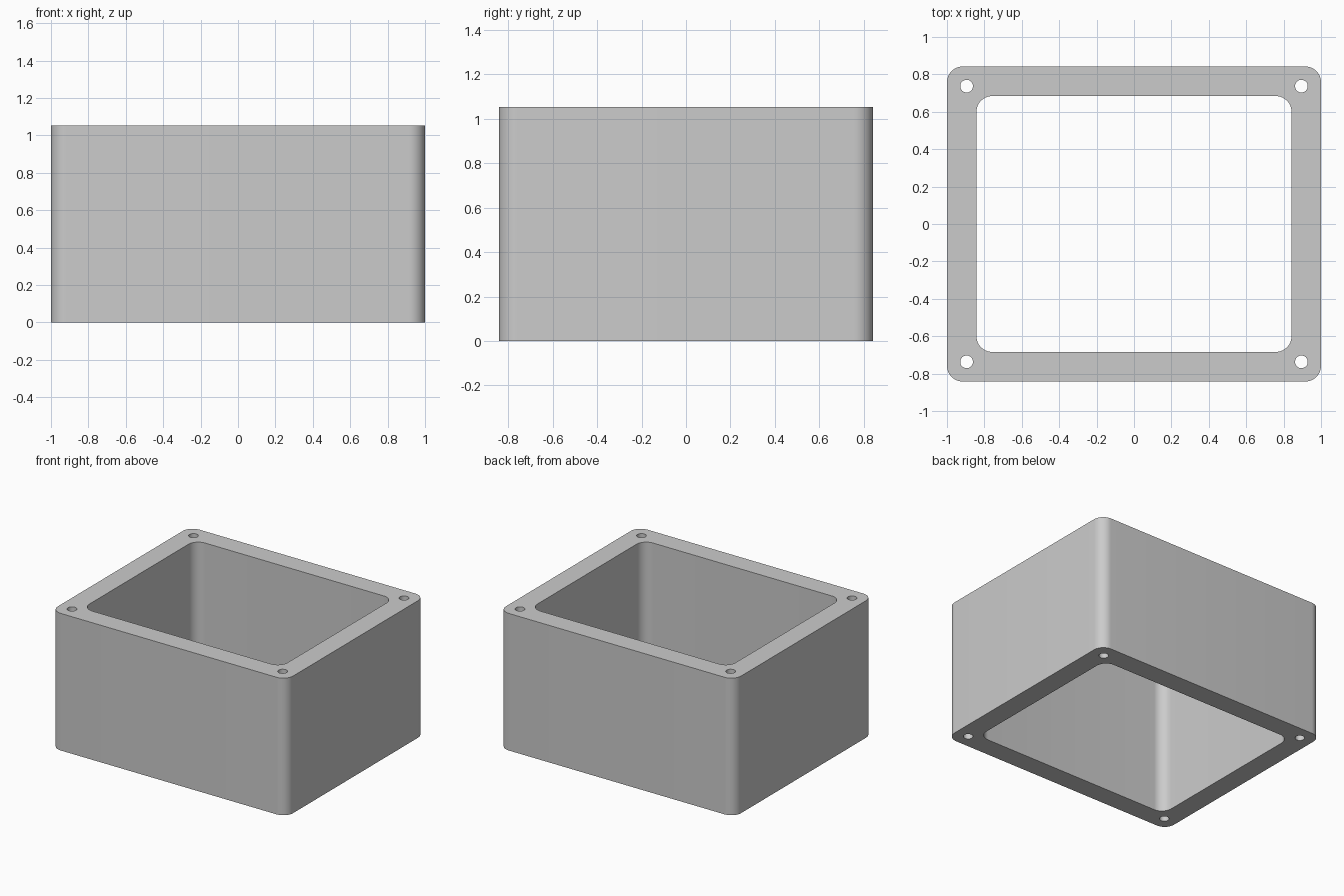
import bpy
import bmesh
import math

cube = bpy.data.objects.get("Cube")
if cube:
    bpy.data.objects.remove(cube, do_unlink=True)

HEIGHT = 1.053
HALF_X, HALF_Y = 1.0, 0.842
WALL = 0.158
CORNER = 0.084
HOLE_INSET, HOLE_RADIUS = 0.105, 0.034

grey = bpy.data.materials.new("plain grey")
grey.use_nodes = True
colour = (0.6, 0.6, 0.6, 1)
grey.diffuse_color = colour
grey.node_tree.nodes["Principled BSDF"].inputs["Base Color"].default_value = colour


def rounded_rectangle(hx, hy, radius, steps=12):
    """Outline with four rounded corners, anticlockwise."""
    points = []
    for corner, (sx, sy) in enumerate([(1, 1), (-1, 1), (-1, -1), (1, -1)]):
        for i in range(steps + 1):
            a = (corner + i / steps) * math.pi / 2
            points.append((sx * (hx - radius) + radius * math.cos(a),
                           sy * (hy - radius) + radius * math.sin(a)))
    return points


def circle(cx, cy, radius, steps=32):
    angles = [2 * math.pi * i / steps for i in range(steps)]
    return [(cx + radius * math.cos(a), cy + radius * math.sin(a)) for a in angles]


# Outer wall, central opening and the four screw holes
outlines = [rounded_rectangle(HALF_X, HALF_Y, CORNER),
            rounded_rectangle(HALF_X - WALL, HALF_Y - WALL, CORNER)]
for sx in (-1, 1):
    for sy in (-1, 1):
        outlines.append(circle(sx * (HALF_X - HOLE_INSET),
                               sy * (HALF_Y - HOLE_INSET), HOLE_RADIUS))

bm = bmesh.new()
rims = {0: [], HEIGHT: []}
for outline in outlines:
    low, high = [[bm.verts.new((x, y, z)) for x, y in outline] for z in rims]
    n = len(outline)
    for i in range(n):
        j = (i + 1) % n
        wall = bm.faces.new((low[i], low[j], high[j], high[i]))
        wall.smooth = True
        rims[0].append(bm.edges.get((low[i], low[j])))
        rims[HEIGHT].append(bm.edges.get((high[i], high[j])))

# Flat top and bottom rims
for z, edges in rims.items():
    bmesh.ops.triangle_fill(bm, edges=edges, use_beauty=True,
                            normal=(0, 0, 1 if z else -1))
bmesh.ops.recalc_face_normals(bm, faces=bm.faces)

mesh = bpy.data.meshes.new("enclosure_frame")
bm.to_mesh(mesh)
bm.free()
mesh.materials.append(grey)
frame = bpy.data.objects.new("enclosure_frame", mesh)
bpy.context.collection.objects.link(frame)

# Smooth corners, crisp rims
bpy.ops.object.select_all(action="DESELECT")
frame.select_set(True)
bpy.context.view_layer.objects.active = frame
bpy.ops.object.shade_smooth_by_angle(angle=math.radians(30))
